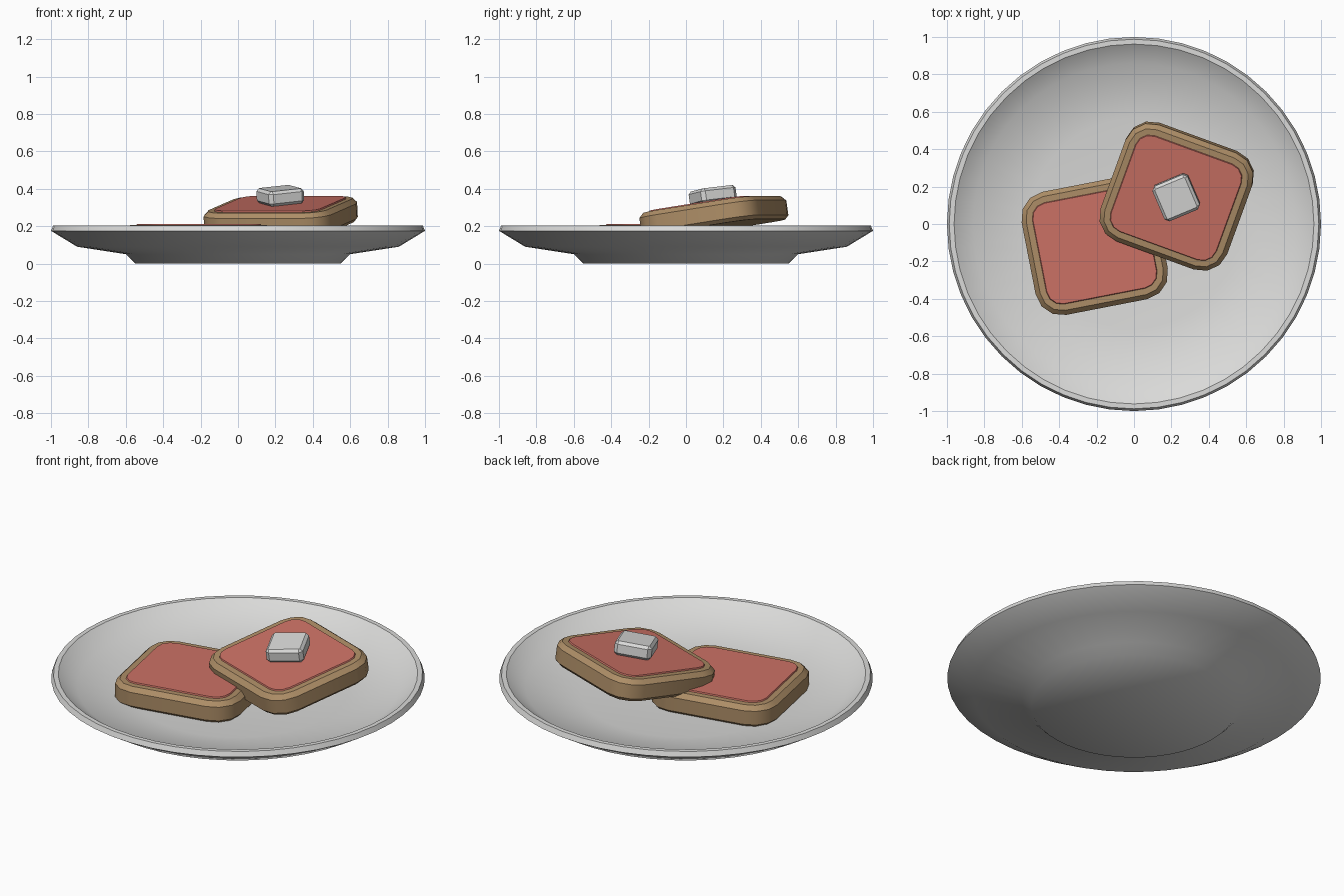
import bpy, bmesh
from math import sin, cos, pi, radians
from mathutils import Matrix, Vector

if "Cube" in bpy.data.objects:
    bpy.data.objects.remove(bpy.data.objects["Cube"], do_unlink=True)


def material(name, rgb):
    m = bpy.data.materials.new(name)
    m.use_nodes = True
    m.diffuse_color = (*rgb, 1)
    m.node_tree.nodes["Principled BSDF"].inputs["Base Color"].default_value = (*rgb, 1)
    return m


white = material("off white", (0.7, 0.7, 0.69))
crust = material("crust brown", (0.42, 0.27, 0.135))
jam = material("jam red", (0.6, 0.165, 0.13))


def circle(r, n=48):
    return [(r * cos(2 * pi * i / n), r * sin(2 * pi * i / n)) for i in range(n)]


def rounded_rect(w, d, r, inset=0, steps=3):
    """Outline of a rounded rectangle, moved inwards by inset."""
    pts = []
    r2 = r - inset
    for k, (sx, sy) in enumerate(((1, 1), (-1, 1), (-1, -1), (1, -1))):
        for i in range(steps + 1):
            a = pi / 2 * (k + i / steps)
            pts.append((sx * (w / 2 - r) + r2 * cos(a), sy * (d / 2 - r) + r2 * sin(a)))
    return pts


def loft(name, layers, mat, matrix=Matrix(), angle=35, poke=False):
    """Stack outlines [(points, z), ...] into a closed solid."""
    bm = bmesh.new()
    rings = [[bm.verts.new((x, y, z)) for x, y in pts] for pts, z in layers]
    for lo, hi in zip(rings, rings[1:]):
        n = len(lo)
        for i in range(n):
            j = (i + 1) % n
            bm.faces.new((lo[i], lo[j], hi[j], hi[i]))
    caps = [bm.faces.new(rings[0][::-1]), bm.faces.new(rings[-1])]
    if poke:
        bmesh.ops.poke(bm, faces=caps)
    bmesh.ops.recalc_face_normals(bm, faces=bm.faces)
    mesh = bpy.data.meshes.new(name)
    bm.to_mesh(mesh)
    bm.free()
    mesh.materials.append(mat)
    ob = bpy.data.objects.new(name, mesh)
    bpy.context.collection.objects.link(ob)
    ob.matrix_world = matrix
    bpy.ops.object.select_all(action="DESELECT")
    ob.select_set(True)
    bpy.context.view_layer.objects.active = ob
    bpy.ops.object.shade_smooth_by_angle(angle=radians(angle))
    return ob


# Plate: foot, sloping underside, rim and shallow bowl
plate_profile = [(0.55, 0), (0.6, 0.05), (0.86, 0.09), (1.0, 0.175),
                 (0.988, 0.203), (0.962, 0.203), (0.86, 0.13), (0.56, 0.085)]
plate = loft("plate", [(circle(r), z) for r, z in plate_profile], white, angle=50, poke=True)

# Keep the rim crisp
for e in plate.data.edges:
    za, zb = (plate.data.vertices[v].co.z for v in e.vertices)
    if min(za, zb) > 0.17 and abs(za - zb) < 0.001:
        e.use_edge_sharp = True

# Toast slices: chamfered crust with a thin spread on top
W, D, R, THICK = 0.72, 0.67, 0.14, 0.125


def toast(prefix, top_centre, turn, tilt):
    """Builds a slice whose local origin is the middle of its top face."""
    m = (Matrix.Translation(top_centre) @ Matrix.Rotation(radians(turn), 4, "Z")
         @ Matrix.Rotation(radians(tilt), 4, "X"))
    crust_profile = [(0.02, -THICK), (0, 0.02 - THICK), (0, -0.025), (0.025, 0)]
    loft(prefix + "_toast", [(rounded_rect(W, D, R, i), z) for i, z in crust_profile], crust, m)
    spread_profile = [(0.058, -0.001), (0.062, 0.007)]
    loft(prefix + "_spread", [(rounded_rect(W, D, R, i), z) for i, z in spread_profile], jam, m)
    return m


toast("lower", Vector((-0.21, -0.115, 0.205)), 11, 0)
upper = toast("upper", Vector((0.225, 0.14, 0.315)), -20, 8.5)

# Butter pat resting on the upper slice
butter_matrix = upper @ Matrix.Translation((0, 0.01, 0.007)) @ Matrix.Rotation(radians(43), 4, "Z")
butter_profile = [(0.015, 0), (0, 0.015), (0, 0.065), (0.015, 0.08)]
loft("butter", [(rounded_rect(0.205, 0.205, 0.02, i, 1), z) for i, z in butter_profile],
     white, butter_matrix, angle=20)
